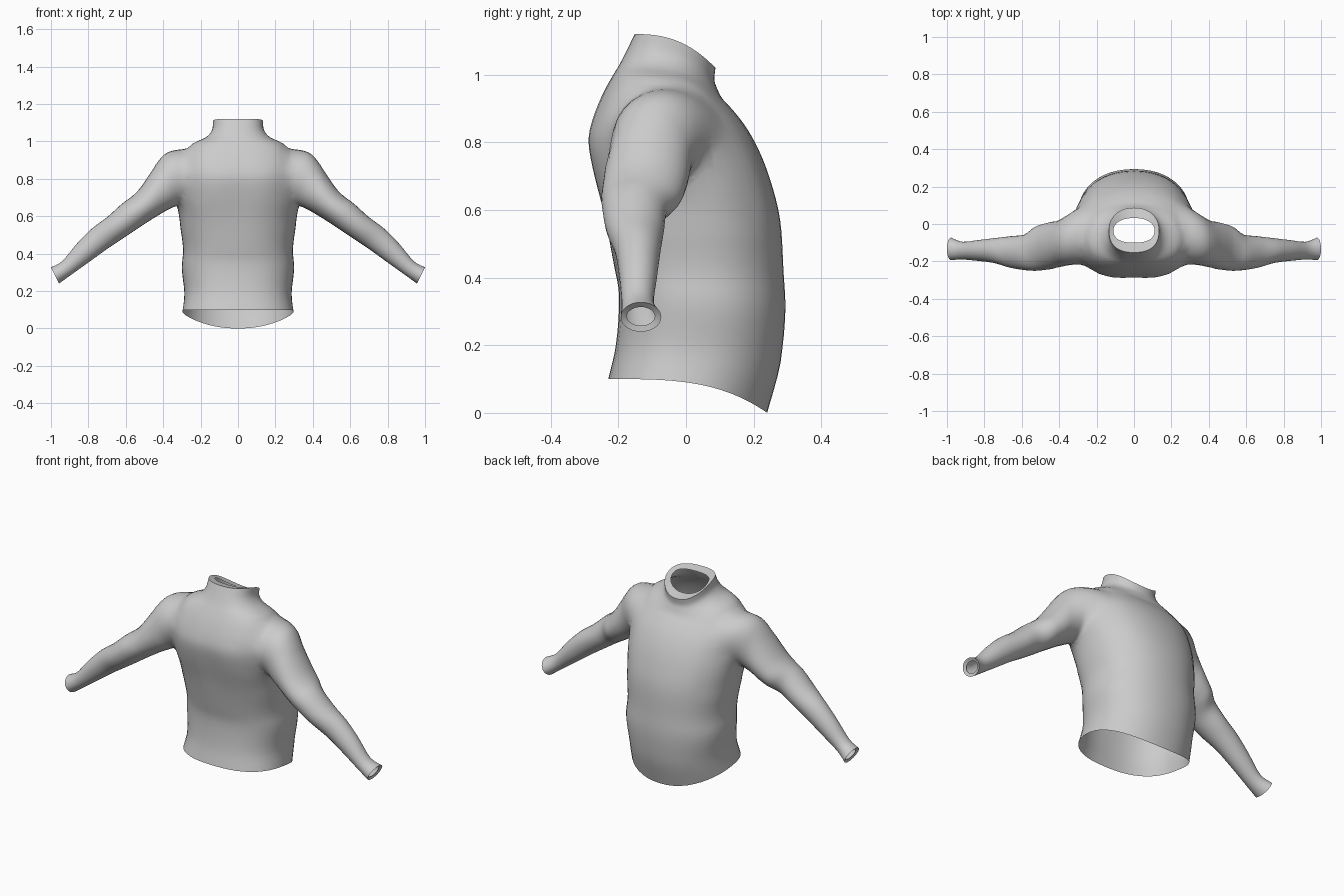
import bpy, bmesh, math
from mathutils import Vector

cube = bpy.data.objects.get("Cube")
if cube:
    bpy.data.objects.remove(cube, do_unlink=True)

cloth = bpy.data.materials.new("grey cloth")
cloth.use_nodes = True
GREY = (0.6, 0.6, 0.6, 1)
cloth.diffuse_color = GREY
cloth.node_tree.nodes["Principled BSDF"].inputs["Base Color"].default_value = GREY

TORSO_SIDES, ARM_SIDES = 48, 28


def refine(rows, steps):
    """Catmull-Rom interpolation through rows of section values."""
    out = []
    for i in range(len(rows) - 1):
        a, b, c, d = (rows[min(max(k, 0), len(rows) - 1)] for k in range(i - 1, i + 3))
        for s in range(steps):
            t = s / steps
            out.append([0.5 * (2 * q + (r - p) * t + (2 * p - 5 * q + 4 * r - u) * t * t
                        + (3 * q - p - 3 * r + u) * t ** 3) for p, q, r, u in zip(a, b, c, d)])
    return out + [list(rows[-1])]


def power(v, e):
    return math.copysign(abs(v) ** e, v)


def loft(name, rings):
    """Closed skin over a list of rings; each end is a fan around a hub point."""
    bm = bmesh.new()
    loops = [[bm.verts.new(p) for p in ring] for ring in rings]
    n = len(loops[0])
    for a, b in zip(loops, loops[1:]):
        for i in range(n):
            j = (i + 1) % n
            bm.faces.new((a[i], a[j], b[j], b[i]))
    hubs = []
    for loop in (loops[0], loops[-1]):
        hub = bm.verts.new(sum((v.co for v in loop), Vector()) / n)
        hubs.append(hub.co.copy())
        for i in range(n):
            bm.faces.new((loop[i], loop[(i + 1) % n], hub))
    bmesh.ops.recalc_face_normals(bm, faces=bm.faces)
    mesh = bpy.data.meshes.new(name)
    bm.to_mesh(mesh)
    bm.free()
    obj = bpy.data.objects.new(name, mesh)
    bpy.context.collection.objects.link(obj)
    return obj, hubs


def torso_ring(w, y0, z0, y1, z1, bend):
    pts = []
    for i in range(TORSO_SIDES):
        a = 2 * math.pi * i / TORSO_SIDES
        c = math.cos(a)
        e = 0.82 if c < 0 else 0.92
        s, c = power(math.sin(a), e), power(c, e)
        t = (1 + c) / 2
        x, y, z = w * s, y0 + (y1 - y0) * t, z0 + (z1 - z0) * t ** bend
        # shallow groove down the middle of the -y side
        if c < 0:
            y += 0.015 * math.exp(-(x / 0.05) ** 2) * math.exp(-((z - 0.72) / 0.16) ** 2)
        pts.append((x, y, z))
    return pts


def arm_ring(side, xt, zt, xb, zb, y0, y1):
    top, low = Vector((xt, 0, zt)), Vector((xb, 0, zb))
    mid, half = (top + low) / 2, (top - low) / 2
    pts = []
    for i in range(ARM_SIDES):
        a = 2 * math.pi * i / ARM_SIDES
        p = mid + half * math.cos(a)
        pts.append((side * p.x, (y0 + y1) / 2 + (y1 - y0) / 2 * math.sin(a), p.z))
    return pts


# Torso sections: half width, y and z at the -y side, y and z at the +y side, bend of the slope
torso_rows = [
    (.297, -.23, .10, .24, 0, 3.3), (.287, -.208, .2, .28, .15, 2),
    (.302, -.198, .34, .295, .3, 1), (.294, -.213, .43, .289, .42, 1),
    (.315, -.245, .58, .28, .57, 1), (.333, -.278, .70, .25, .69, 1),
    (.335, -.295, .8, .215, .78, 1), (.33, -.28, .87, .175, .85, 1),
    (.30, -.25, .94, .135, .90, 1.5), (.25, -.222, .99, .107, .93, 3),
    (.175, -.2, 1.025, .092, .96, 3), (.14, -.177, 1.068, .084, .985, 2.7),
    (.134, -.152, 1.12, .087, 1.02, 2.5)]
# Collar lip turned inwards
lip = (.11, -.10, 1.108, .032, 1.035, 2)
shirt, ends = loft("shirt", [torso_ring(*r) for r in refine(torso_rows, 4) + [lip]])

# Sleeve sections: top x and z, bottom x and z, y range
arm_rows = [
    (.2, .95, .2, .68, -.19, .12), (.31, .965, .27, .67, -.22, .095),
    (.40, .935, .31, .655, -.225, .05), (.455, .85, .345, .645, -.235, .022),
    (.52, .755, .43, .602, -.245, .003), (.565, .708, .485, .568, -.25, -.015),
    (.62, .667, .54, .532, -.247, -.055),
    (.70, .595, .61, .485, -.235, -.065), (.78, .535, .70, .425, -.21, -.075),
    (.86, .455, .79, .36, -.198, -.085), (.94, .36, .895, .285, -.19, -.095),
    (1, .327, .957, .24, -.193, -.073)]
cuff_lip = (.985, .313, .958, .258, -.175, -.092)
sleeves = []
for side, name in ((1, "left"), (-1, "right")):
    sleeve, hubs = loft(name + "_sleeve",
                        [arm_ring(side, *r) for r in refine(arm_rows, 4) + [cuff_lip]])
    sleeve.hide_render = True
    sleeves.append(sleeve)
    ends.append(hubs[1])
    union = shirt.modifiers.new(name + " join", "BOOLEAN")
    union.operation, union.solver, union.object = "UNION", "EXACT", sleeve

bpy.context.view_layer.update()
joined = bpy.data.meshes.new_from_object(
    shirt.evaluated_get(bpy.context.evaluated_depsgraph_get()))
shirt.modifiers.clear()
shirt.data = joined
for sleeve in sleeves:
    bpy.data.objects.remove(sleeve, do_unlink=True)

bm = bmesh.new()
bm.from_mesh(joined)
# Open the hem, collar and cuffs
hub_verts = [v for v in bm.verts if any((v.co - e).length < 0.001 for e in ends)]
bmesh.ops.delete(bm, geom=hub_verts, context="VERTS")
bmesh.ops.remove_doubles(bm, verts=bm.verts, dist=0.004)


def relax(verts, times):
    for _ in range(times):
        bmesh.ops.smooth_vert(bm, verts=verts, factor=0.5,
                              use_axis_x=True, use_axis_y=True, use_axis_z=True)


# Soften the body, then blend the shoulders into it
relax([v for v in bm.verts if abs(v.co.x) < 0.34 and 0.16 < v.co.z < 1], 2)
relax([v for v in bm.verts if 0.22 < abs(v.co.x) < 0.43 and 0.57 < v.co.z < 0.98], 5)
bm.to_mesh(joined)
bm.free()

joined.materials.clear()
joined.materials.append(cloth)
for poly in joined.polygons:
    poly.material_index = 0

bpy.ops.object.select_all(action="DESELECT")
shirt.select_set(True)
bpy.context.view_layer.objects.active = shirt
bpy.ops.object.shade_smooth_by_angle(angle=math.radians(50))
